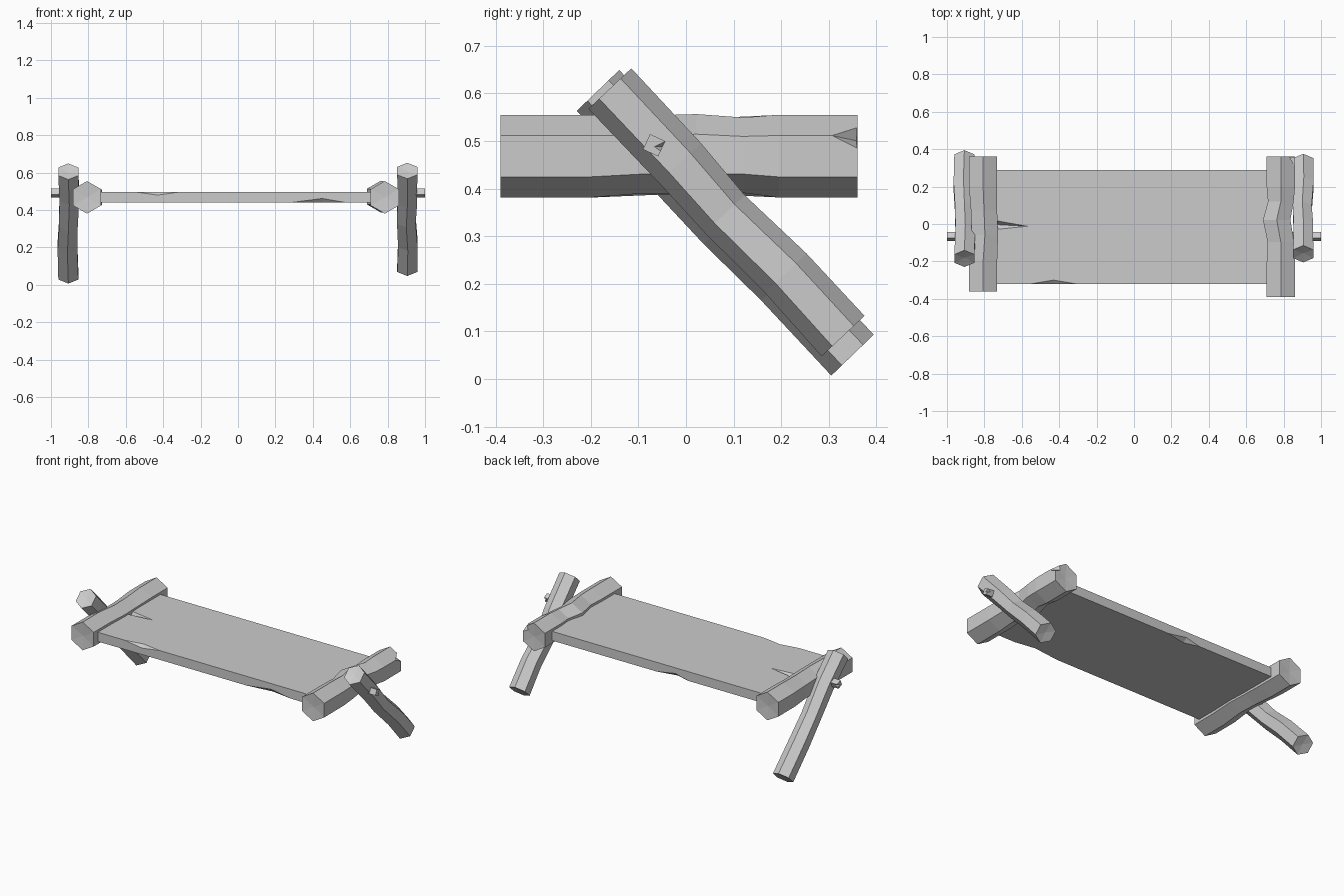
import bpy
import bmesh
from math import cos, sin, radians, tau
from mathutils import Vector

cube = bpy.data.objects.get("Cube")
if cube:
    bpy.data.objects.remove(cube, do_unlink=True)

GREY = (0.6, 0.6, 0.6, 1.0)
grey = bpy.data.materials.new("plain_grey")
grey.use_nodes = True
grey.diffuse_color = GREY
grey.node_tree.nodes["Principled BSDF"].inputs["Base Color"].default_value = GREY


def make_object(name, bm):
    bmesh.ops.recalc_face_normals(bm, faces=bm.faces[:])
    mesh = bpy.data.meshes.new(name)
    bm.to_mesh(mesh)
    bm.free()
    mesh.materials.append(grey)
    obj = bpy.data.objects.new(name, mesh)
    bpy.context.collection.objects.link(obj)
    return obj


def log(name, start, end, radius, side, rings=(), sides=6, phase=90, hollow=0.006):
    """Hewn pole; each ring is (position along, side shift, up shift, scale)."""
    start, end, side = Vector(start), Vector(end), Vector(side)
    axis = (end - start).normalized()
    up = side.cross(axis).normalized()
    if up.z < 0:
        up.negate()
    bm = bmesh.new()
    loops = []
    for t, shift, lift, scale in [(0, 0, 0, 1), *rings, (1, 0, 0, 1)]:
        centre = start.lerp(end, t) + side * shift + up * lift
        angles = [radians(phase) + tau * i / sides for i in range(sides)]
        loops.append([bm.verts.new(centre + radius * scale * (side * cos(a) + up * sin(a)))
                      for a in angles])
    for low, high in zip(loops, loops[1:]):
        for i in range(sides):
            j = (i + 1) % sides
            bm.faces.new((low[i], low[j], high[j], high[i]))
    # Slightly hollow end grain
    for loop, tip in ((loops[0], start + axis * hollow), (loops[-1], end - axis * hollow)):
        middle = bm.verts.new(tip)
        for i in range(sides):
            bm.faces.new((loop[i], loop[(i + 1) % sides], middle))
    return make_object(name, bm)


def chip(target, edge_a, edge_b, tip_a, tip_b):
    """Cut a wedge between two points on an edge and two tips on its faces."""
    e1, e2, a, b = (Vector(p) for p in (edge_a, edge_b, tip_a, tip_b))
    mid = (a + b) / 2
    bm = bmesh.new()
    for p in (2 * e1 - mid, 2 * e2 - mid, 2 * a - b, 2 * b - a):
        bm.verts.new(p)
    bmesh.ops.convex_hull(bm, input=bm.verts[:])
    cutter = make_object("chip_cutter", bm)
    cutter.hide_render = True
    mod = target.modifiers.new("chip", "BOOLEAN")
    mod.operation = "DIFFERENCE"
    mod.solver = "EXACT"
    mod.object = cutter
    bpy.context.view_layer.objects.active = target
    bpy.ops.object.modifier_apply(modifier=mod.name)
    bpy.data.objects.remove(cutter, do_unlink=True)


X, Y = (1, 0, 0), (0, 1, 0)

# Plank top with chipped edges and a split at one end
bm = bmesh.new()
bmesh.ops.create_cube(bm, size=1)
bmesh.ops.scale(bm, vec=(1.57, 0.61, 0.057), verts=bm.verts)
bmesh.ops.translate(bm, vec=(-0.01, -0.015, 0.4685), verts=bm.verts)
plank = make_object("plank_top", bm)
F, B, T, U = -0.32, 0.29, 0.497, 0.44
chip(plank, (-0.55, F, T), (-0.31, F, T), (-0.43, -0.3, T), (-0.43, F, 0.48))
chip(plank, (0.28, F, U), (0.58, F, U), (0.45, -0.3, U), (0.45, F, 0.462))
chip(plank, (-0.22, B, U), (0.0, B, U), (-0.13, 0.265, U), (-0.13, B, 0.462))
chip(plank, (-0.795, 0.028, T), (-0.795, -0.035, T), (-0.57, -0.012, T), (-0.795, 0.0, 0.46))

# Crossbars at both ends
left_bar = log("left_crossbar", (0.785, -0.39, 0.468), (0.785, 0.36, 0.468), 0.087, X,
               [(0.25, 0, 0, 1), (0.39, 0, 0.003, 0.94), (0.55, -0.022, 0.004, 0.97),
                (0.68, 0, 0.002, 0.91), (0.78, 0, 0, 1)])
chip(left_bar, (0.86, 0.36, 0.485), (0.832, 0.36, 0.53), (0.86, 0.308, 0.511), (0.825, 0.36, 0.5))
log("right_crossbar", (-0.807, -0.36, 0.468), (-0.807, 0.36, 0.468), 0.087, X,
    [(0.22, 0, 0, 1), (0.42, 0.01, 0, 0.93), (0.6, 0.005, 0, 0.93), (0.78, 0, 0, 1)])

# Slanted legs
log("left_leg", (0.905, -0.16, 0.61), (0.905, 0.33, 0.09), 0.062, X,
    [(0.3, 0, 0, 0.98), (0.5, -0.005, -0.005, 0.93), (0.75, 0.003, 0.003, 0.97)])
right_leg = log("right_leg", (-0.907, -0.185, 0.606), (-0.907, 0.35, 0.05), 0.062, X,
                [(0.25, 0.005, 0, 0.98), (0.5, 0, -0.006, 0.93), (0.72, -0.005, 0.002, 0.98)])

# Square pegs pinning the legs
for name, s in (("left_peg", 1), ("right_peg", -1)):
    peg = log(name, (s * 0.8, -0.067, 0.491), (s, -0.067, 0.491), 0.025, Y,
              sides=4, phase=110, hollow=0)
    chip(peg, (s, -0.046, 0.498), (s, -0.054, 0.479), (s, -0.066, 0.488), (s * 0.98, -0.05, 0.488))
